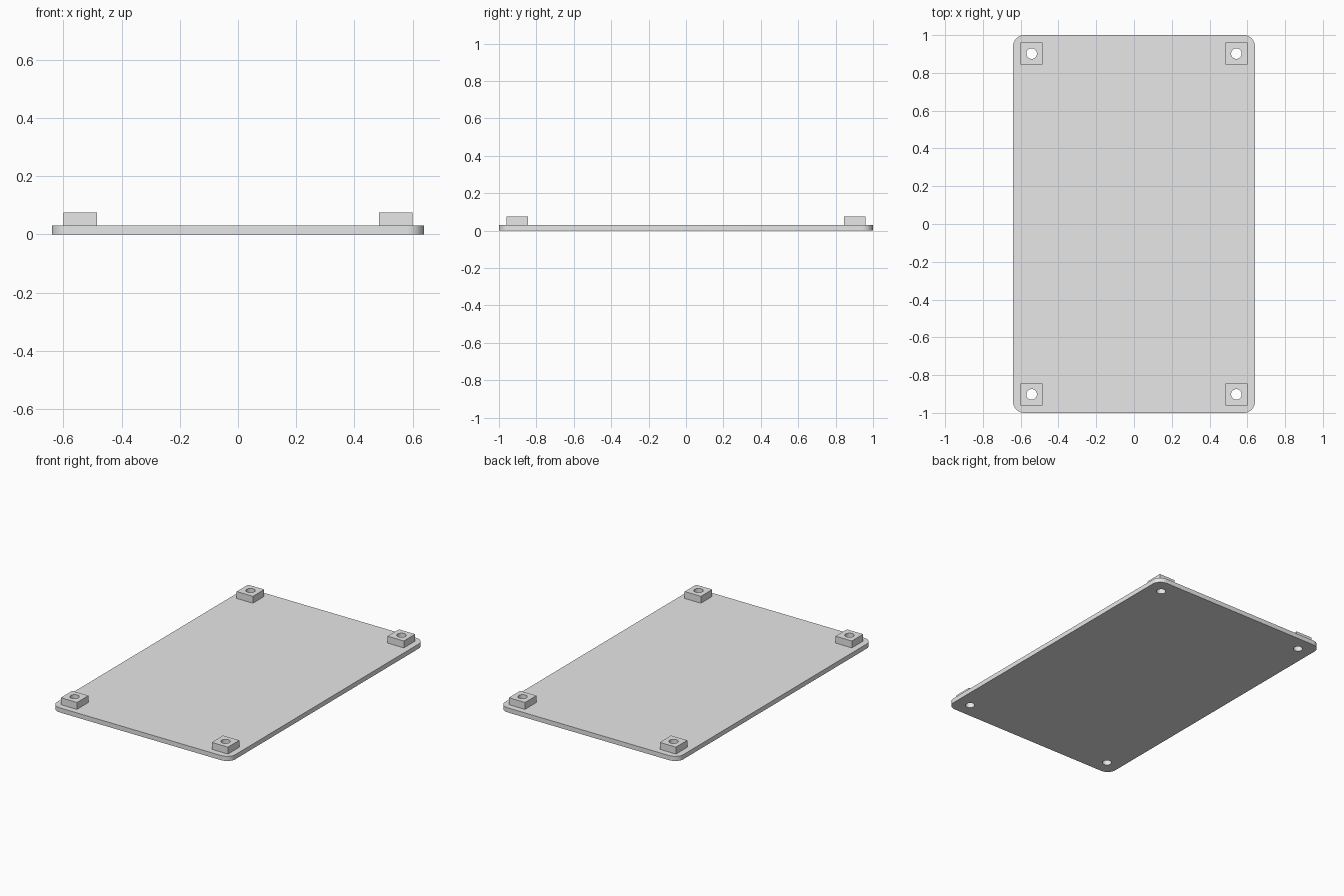
import bpy, bmesh, math

if "Cube" in bpy.data.objects:
    bpy.data.objects.remove(bpy.data.objects["Cube"])

grey = bpy.data.materials.new("light_grey")
grey.diffuse_color = (0.8, 0.8, 0.8, 1)
grey.use_nodes = True
grey.node_tree.nodes["Principled BSDF"].inputs["Base Color"].default_value = grey.diffuse_color

HALF_X, HALF_Y, PLATE_T = 0.64, 1.0, 0.03
HOLE_X, HOLE_Y, HOLE_R = 0.542, 0.902, 0.028
PAD_HALF, PAD_TOP = 0.058, 0.075
CORNERS = [(1, 1), (-1, 1), (-1, -1), (1, -1)]


def circle(cx, cy, r, n=32):
    return [(cx + r * math.cos(2 * math.pi * i / n),
             cy + r * math.sin(2 * math.pi * i / n)) for i in range(n)]


def rounded_rect(hx, hy, r, n=10):
    pts = []
    for k, (sx, sy) in enumerate(CORNERS):
        for i in range(n + 1):
            a = math.pi / 2 * (k + i / n)
            pts.append((sx * (hx - r) + r * math.cos(a), sy * (hy - r) + r * math.sin(a)))
    return pts


def extrude_profile(name, loops, z0, z1):
    """Solid from an outer loop and hole loops, extruded from z0 to z1."""
    curve = bpy.data.curves.new(name, 'CURVE')
    curve.dimensions = '2D'
    curve.fill_mode = 'BOTH'
    curve.extrude = (z1 - z0) / 2
    for pts in loops:
        spline = curve.splines.new('POLY')
        spline.points.add(len(pts) - 1)
        for p, (x, y) in zip(spline.points, pts):
            p.co = (x, y, 0, 1)
        spline.use_cyclic_u = True
    temp = bpy.data.objects.new(name + "_profile", curve)
    bpy.context.collection.objects.link(temp)
    bpy.context.view_layer.update()
    mesh = bpy.data.meshes.new_from_object(
        temp.evaluated_get(bpy.context.evaluated_depsgraph_get()))
    bpy.data.objects.remove(temp)

    # weld caps to walls and set the height
    bm = bmesh.new()
    bm.from_mesh(mesh)
    bmesh.ops.remove_doubles(bm, verts=bm.verts, dist=1e-5)
    bmesh.ops.translate(bm, verts=bm.verts, vec=(0, 0, (z0 + z1) / 2))
    bmesh.ops.recalc_face_normals(bm, faces=bm.faces)
    bm.to_mesh(mesh)
    bm.free()

    mesh.materials.clear()
    mesh.materials.append(grey)
    obj = bpy.data.objects.new(name, mesh)
    bpy.context.collection.objects.link(obj)
    bpy.ops.object.select_all(action='DESELECT')
    obj.select_set(True)
    bpy.context.view_layer.objects.active = obj
    bpy.ops.object.shade_smooth_by_angle(angle=math.radians(30))
    return obj


# Base plate with four through holes
holes = [circle(sx * HOLE_X, sy * HOLE_Y, HOLE_R) for sx, sy in CORNERS]
extrude_profile("base_plate", [rounded_rect(HALF_X, HALF_Y, 0.06)] + holes, 0, PLATE_T)

# Square mounting pads around the holes
for (sx, sy), hole in zip(CORNERS, holes):
    square = [(sx * HOLE_X + i * PAD_HALF, sy * HOLE_Y + j * PAD_HALF) for i, j in CORNERS]
    side = ("back" if sy > 0 else "front") + ("_right" if sx > 0 else "_left")
    extrude_profile("mounting_pad_" + side, [square, hole], PLATE_T, PAD_TOP)
